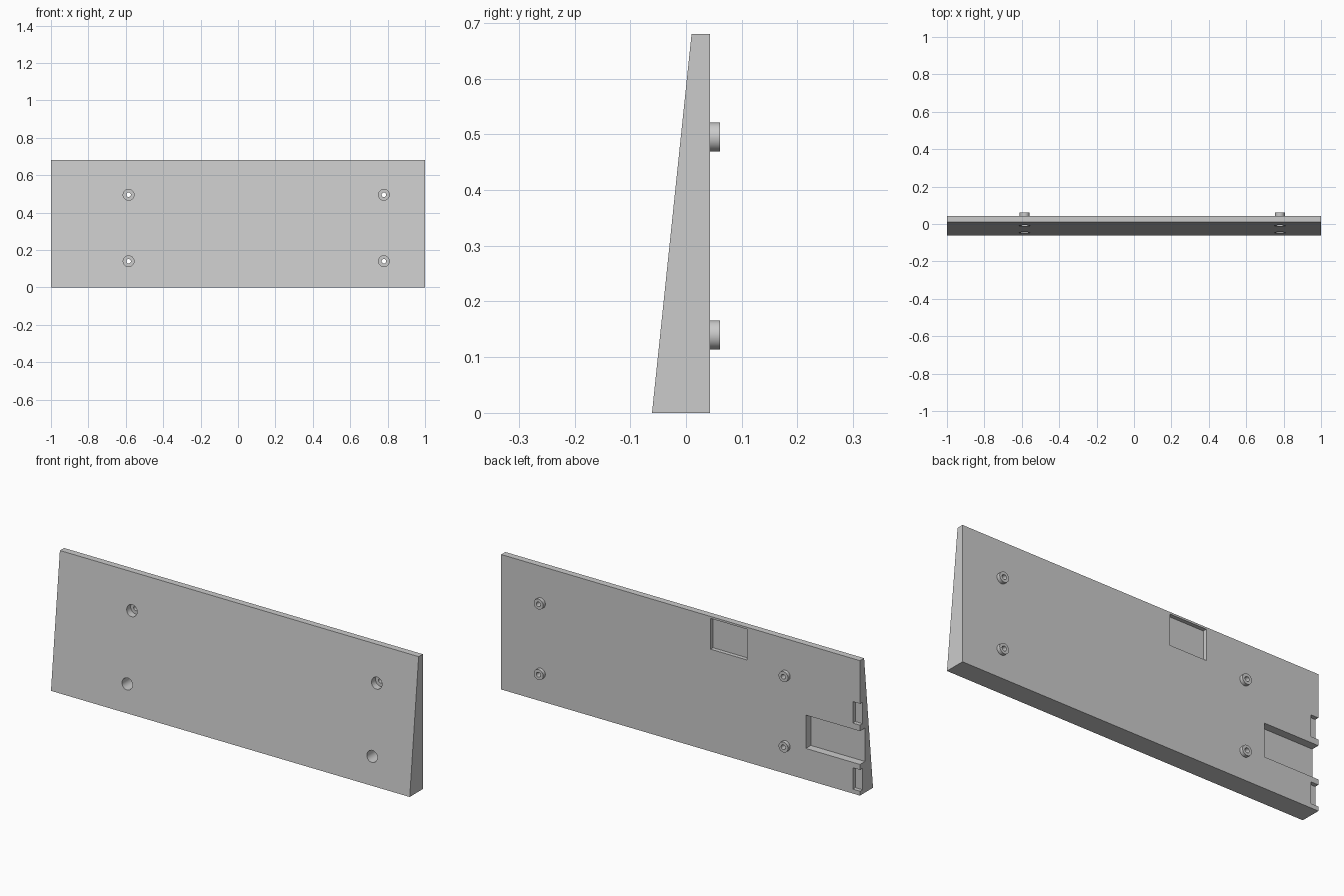
import bpy
from math import radians

if "Cube" in bpy.data.objects:
    bpy.data.objects.remove(bpy.data.objects["Cube"])

HEIGHT, BACK, FRONT_LOW, FRONT_TOP = 0.68, 0.043, -0.061, 0.01

grey = bpy.data.materials.new("plain grey")
grey.use_nodes = True
grey.diffuse_color = (0.6, 0.6, 0.6, 1)
grey.node_tree.nodes["Principled BSDF"].inputs["Base Color"].default_value = (0.6, 0.6, 0.6, 1)


def box(name, x0, x1, y0, y1, z0, z1):
    bpy.ops.mesh.primitive_cube_add(size=1, location=((x0 + x1) / 2, (y0 + y1) / 2, (z0 + z1) / 2))
    ob = bpy.context.object
    ob.name = name
    ob.scale = (x1 - x0, y1 - y0, z1 - z0)
    bpy.ops.object.transform_apply(location=True, rotation=True, scale=True)
    return ob


def rod(name, x, z, radius, y0, y1):
    bpy.ops.mesh.primitive_cylinder_add(vertices=48, radius=radius, depth=y1 - y0,
                                        location=(x, (y0 + y1) / 2, z),
                                        rotation=(radians(90), 0, 0))
    ob = bpy.context.object
    ob.name = name
    bpy.ops.object.transform_apply(location=True, rotation=True, scale=True)
    return ob


def combine(target, tool, operation):
    mod = target.modifiers.new(tool.name, "BOOLEAN")
    mod.operation, mod.solver, mod.object = operation, "EXACT", tool
    bpy.ops.object.select_all(action="DESELECT")
    bpy.context.view_layer.objects.active = target
    target.select_set(True)
    bpy.ops.object.modifier_apply(modifier=mod.name)
    bpy.data.objects.remove(tool)


# Wedge panel: upright back, sloping front
panel = box("wedge_panel", -1, 1, FRONT_LOW, BACK, 0, HEIGHT)
for v in panel.data.vertices:
    if v.co.y < 0 and v.co.z > 0.1:
        v.co.y = FRONT_TOP

# Recesses in the back: upper window, side channel and two end notches
recesses = [(-0.37, -0.167, 0.02, 0.515, 0.67),
            (-1.1, -0.698, 0.04, 0.157, 0.325),
            (-1.1, -0.96, 0.02, 0.355, 0.463),
            (-1.1, -0.96, 0.02, 0.022, 0.13)]
for x0, x1, depth, z0, z1 in recesses:
    combine(panel, box("recess", x0, x1, BACK - depth, 0.1, z0, z1), "DIFFERENCE")

# Standoffs on the back with counterbored screw holes from the front
for x in (-0.585, 0.78):
    for z in (0.14, 0.495):
        combine(panel, rod("standoff", x, z, 0.026, 0.035, 0.061), "UNION")
        combine(panel, rod("counterbore", x, z, 0.029, -0.2, 0.022), "DIFFERENCE")
        combine(panel, rod("screw_hole", x, z, 0.012, -0.2, 0.2), "DIFFERENCE")

panel.data.materials.clear()
panel.data.materials.append(grey)
bpy.ops.object.select_all(action="DESELECT")
bpy.context.view_layer.objects.active = panel
panel.select_set(True)
bpy.ops.object.shade_smooth_by_angle(angle=radians(30))
